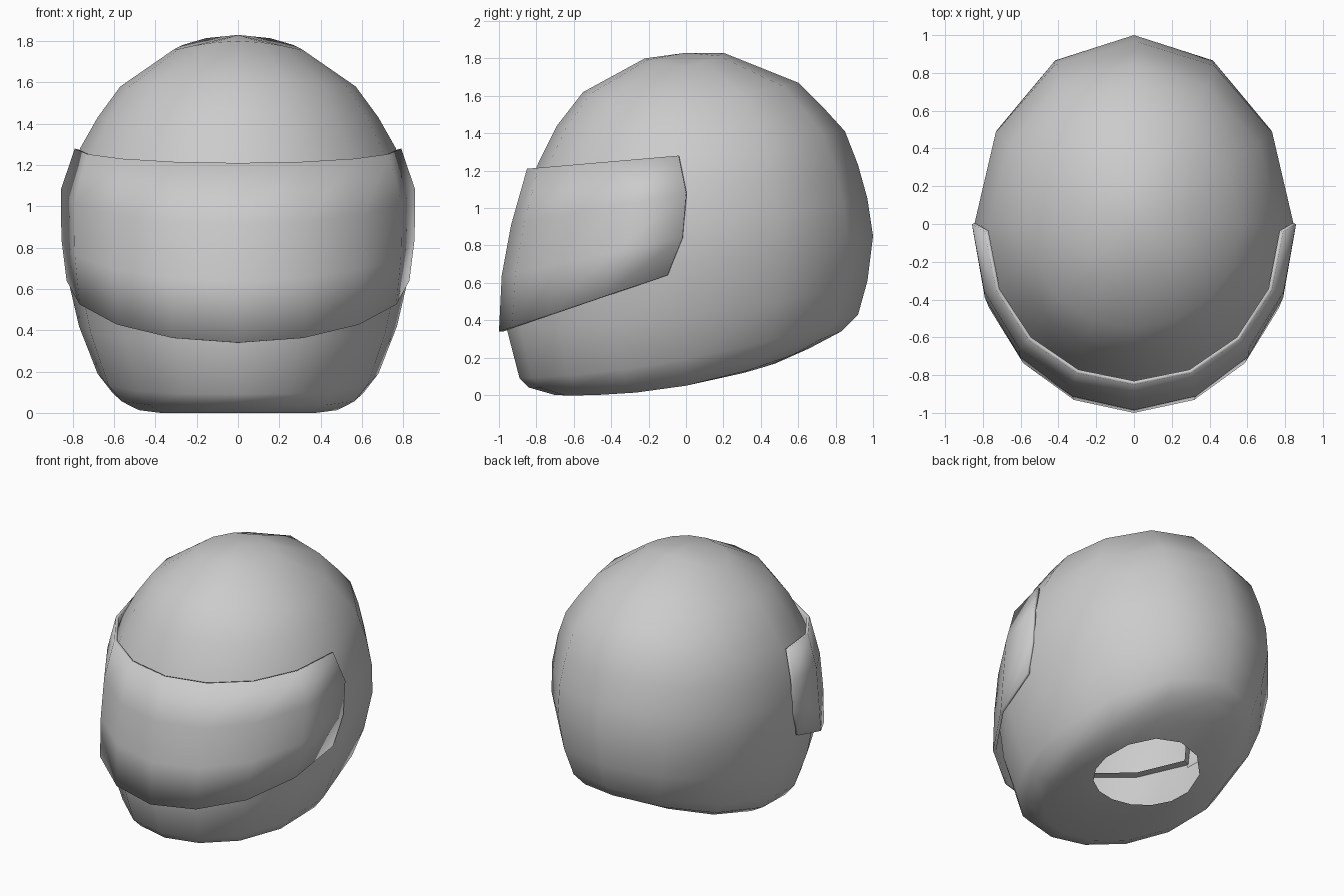
import bpy, bmesh
from math import radians, sin, cos

cube = bpy.data.objects.get("Cube")
if cube:
    bpy.data.objects.remove(cube, do_unlink=True)

grey = bpy.data.materials.new("plain_grey")
grey.use_nodes = True
grey.diffuse_color = (0.6, 0.6, 0.6, 1)
grey.node_tree.nodes["Principled BSDF"].inputs["Base Color"].default_value = (0.6, 0.6, 0.6, 1)


def ring(bm, angles, width, y_mid, front, side, back):
    """Egg-shaped ring through (y, z) front and back points, with its own side height."""
    verts = []
    for a in angles:
        s = sin(radians(a))
        reach = back[0] - y_mid if s > 0 else y_mid - front[0]
        z = side + (back[1] - front[1]) / 2 * s + ((back[1] + front[1]) / 2 - side) * s * s
        verts.append(bm.verts.new((width * cos(radians(a)), y_mid + reach * s, z)))
    return verts


def bridge(bm, low, high, closed):
    count = len(low)
    return [bm.faces.new((low[i], low[(i + 1) % count], high[(i + 1) % count], high[i]))
            for i in range(count if closed else count - 1)]


def finish(bm, name):
    mesh = bpy.data.meshes.new(name)
    bm.to_mesh(mesh)
    bm.free()
    obj = bpy.data.objects.new(name, mesh)
    bpy.context.collection.objects.link(obj)
    mesh.materials.append(grey)
    bpy.ops.object.select_all(action="DESELECT")
    obj.select_set(True)
    bpy.context.view_layer.objects.active = obj
    bpy.ops.object.shade_smooth_by_angle(angle=radians(50))
    return obj


front_angles = [180 + 22.5 * i for i in range(9)]
all_angles = front_angles + [30 * i for i in range(1, 6)]

# Shell: rings from the neck hole up to the crown
levels = [  # half width, middle y, front (y, z), side z, back (y, z)
    (0.35, 0.13, (-0.22, 0.05), 0.08, (0.48, 0.17)),
    (0.52, 0, (-0.70, 0.0), 0.05, (0.66, 0.25)),
    (0.61, 0, (-0.84, 0.04), 0.10, (0.83, 0.34)),
    (0.68, 0, (-0.89, 0.09), 0.19, (0.92, 0.43)),
    (0.77, 0, (-0.96, 0.36), 0.42, (0.97, 0.61)),
    (0.835, 0, (-0.955, 0.62), 0.70, (1.0, 0.85)),
    (0.845, 0, (-0.91, 0.90), 0.92, (0.97, 1.05)),
    (0.81, 0, (-0.84, 1.12), 1.14, (0.92, 1.23)),
    (0.765, 0, (-0.79, 1.24), 1.28, (0.85, 1.41)),
    (0.68, 0, (-0.69, 1.44), 1.43, (0.75, 1.52)),
    (0.57, 0, (-0.55, 1.62), 1.58, (0.60, 1.67)),
    (0.31, 0, (-0.22, 1.80), 1.76, (0.20, 1.83)),
]
port_levels = (5, 6)
bm = bmesh.new()
rings = [ring(bm, all_angles, *level) for level in levels]
port = []
for i in range(len(rings) - 1):
    faces = bridge(bm, rings[i], rings[i + 1], True)
    if i in port_levels:
        port += faces[1:7]
crown = bm.verts.new((0, 0, 1.83))
top = rings[-1]
for i in range(len(top)):
    bm.faces.new((top[i], top[(i + 1) % len(top)], crown))
bmesh.ops.recalc_face_normals(bm, faces=bm.faces)

# Eye port with a flange turned inward
bmesh.ops.delete(bm, geom=port, context="FACES")
rim = [e for e in bm.edges if e.is_boundary
       and all(v not in rings[0] for v in e.verts)]
flange = bmesh.ops.extrude_edge_only(bm, edges=rim)["geom"]
for v in flange:
    if isinstance(v, bmesh.types.BMVert):
        v.co.x *= 0.93
        v.co.y *= 0.93
finish(bm, "helmet_shell")

# Visor: wraparound strip standing just clear of the shell
visor_levels = [
    (0.83, -0.10, (-1.0, 0.34), 0.64, (0, 0.64)),
    (0.855, -0.02, (-0.985, 0.64), 0.84, (0, 0.84)),
    (0.858, 0, (-0.935, 0.91), 1.08, (0, 1.08)),
    (0.79, -0.04, (-0.85, 1.21), 1.28, (0, 1.28)),
]
bm = bmesh.new()
rows = []
for width, y_mid, front, side, _ in visor_levels:
    # Mirrored back height keeps the rise from front to side even
    rows.append(ring(bm, front_angles, width, y_mid, front, side, (0, 2 * side - front[1])))
for low, high in zip(rows, rows[1:]):
    bridge(bm, low, high, False)
bmesh.ops.recalc_face_normals(bm, faces=bm.faces)
visor = finish(bm, "visor")
thick = visor.modifiers.new("thickness", "SOLIDIFY")
thick.thickness = 0.02
thick.offset = -1
